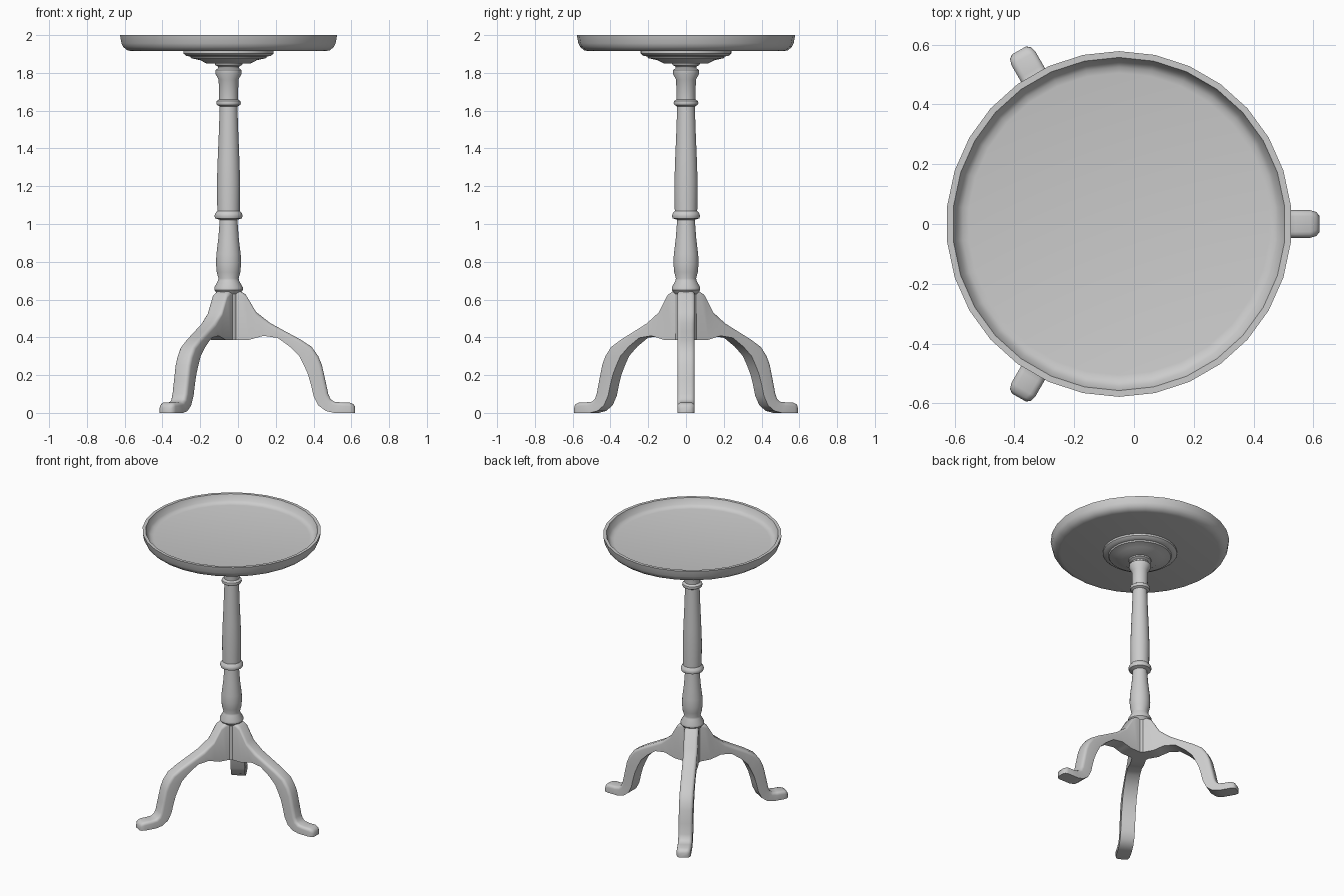
import bpy, bmesh, math
from mathutils import Vector, Matrix

if "Cube" in bpy.data.objects:
    bpy.data.objects.remove(bpy.data.objects["Cube"])

CX = -0.05  # x of the pedestal axis


def finish(bm, name, angle=35):
    bmesh.ops.recalc_face_normals(bm, faces=bm.faces)
    me = bpy.data.meshes.new(name)
    bm.to_mesh(me)
    bm.free()
    ob = bpy.data.objects.new(name, me)
    bpy.context.collection.objects.link(ob)
    bpy.ops.object.select_all(action='DESELECT')
    ob.select_set(True)
    bpy.context.view_layer.objects.active = ob
    bpy.ops.object.shade_smooth_by_angle(angle=math.radians(angle))
    return ob


def lathe(name, profile, sides, angle=35):
    """Revolve (radius, z) points, capping both ends."""
    bm = bmesh.new()
    rings = []
    for r, z in profile:
        rings.append([bm.verts.new((CX + r * math.cos((i + .5) * math.tau / sides),
                                    r * math.sin((i + .5) * math.tau / sides), z))
                      for i in range(sides)])
    for a, b in zip(rings, rings[1:]):
        for i in range(sides):
            j = (i + 1) % sides
            bm.faces.new((a[i], a[j], b[j], b[i]))
    bm.faces.new(rings[0])
    bm.faces.new(rings[-1])
    return finish(bm, name, angle)


# Dished round top
lathe("tray_top", [(.515, 1.915), (.54, 1.92), (.56, 1.937), (.57, 1.957), (.578, 2.0),
                   (.557, 2.0), (.542, 1.96), (.525, 1.947), (.505, 1.943)], 30)

# Stepped mounting plate under the top
lathe("mounting_plate", [(.24, 1.918), (.24, 1.902), (.225, 1.89), (.205, 1.887),
                         (.20, 1.878), (.15, 1.867), (.12, 1.851)], 30)

# Turned column
lathe("column", [(.075, 1.86), (.073, 1.842), (.056, 1.833), (.056, 1.825), (.069, 1.815),
                 (.07, 1.795), (.053, 1.765), (.05, 1.66), (.064, 1.65), (.066, 1.64),
                 (.062, 1.63), (.047, 1.622), (.052, 1.48), (.058, 1.34), (.062, 1.22),
                 (.06, 1.07), (.072, 1.055), (.075, 1.042), (.071, 1.03), (.047, 1.022),
                 (.055, .92), (.065, .84), (.067, .79), (.063, .745), (.054, .712),
                 (.056, .70), (.076, .665), (.076, .65), (.066, .638), (.06, .63),
                 (.06, .387)], 24)

# Leg stations: top r, top z, bottom r, bottom z, half width
W = .046
STATIONS = [
    (.0, .645, .0, .387, W), (.06, .645, .06, .387, W), (.09, .628, .11, .387, W),
    (.145, .535, .145, .397, W), (.22, .476, .185, .408, W), (.30, .432, .26, .397, W),
    (.378, .39, .325, .35, W), (.44, .35, .375, .30, W), (.475, .30, .40, .25, W),
    (.494, .254, .42, .205, W), (.513, .17, .436, .15, W), (.528, .10, .45, .09, W),
    (.54, .073, .475, .04, W), (.56, .059, .515, .01, W), (.59, .056, .56, 0, W),
    (.64, .055, .64, 0, W), (.66, .047, .66, 0, .04), (.67, .034, .67, 0, .027)]


def leg(name, angle):
    """Loft a section with a rounded top edge through the stations."""
    bm = bmesh.new()
    rot = Matrix.Rotation(angle, 4, 'Z')
    sections = []
    for tr, tz, br, bz, w in STATIONS:
        top, bot = Vector((tr, 0, tz)), Vector((br, 0, bz))
        up = (top - bot).normalized()
        b = .02
        half = [(w, bot)]
        for k in range(4):
            a = k * math.pi / 6
            half.append((w - b + b * math.cos(a), top - up * b * (1 - math.sin(a))))
        pts = [p + Vector((0, y, 0)) for y, p in half]
        pts += [p - Vector((0, y, 0)) for y, p in reversed(half)]
        sections.append([bm.verts.new(rot @ p + Vector((CX, 0, 0))) for p in pts])
    n = len(sections[0])
    for s, t in zip(sections, sections[1:]):
        for i in range(n):
            j = (i + 1) % n
            bm.faces.new((s[i], s[j], t[j], t[i]))
    bm.faces.new(sections[0])
    bm.faces.new(sections[-1])
    return finish(bm, name, 45)


# Three cabriole legs
for i, side in enumerate(("right", "back_left", "front_left")):
    leg(side + "_leg", i * math.tau / 3)
